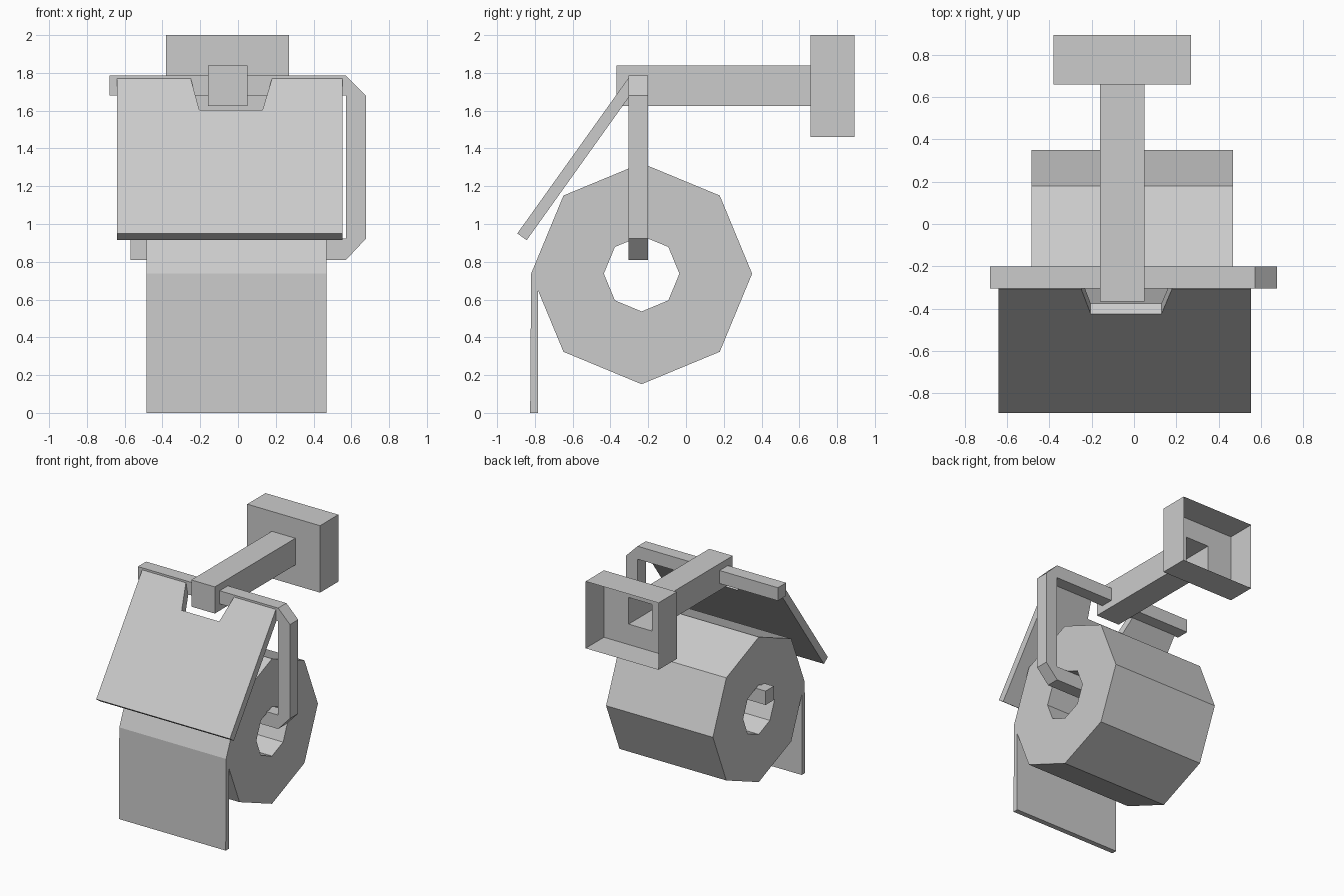
import bpy, bmesh, math
from mathutils import Vector

if "Cube" in bpy.data.objects:
    bpy.data.objects.remove(bpy.data.objects["Cube"])


def finish(name, bm):
    me = bpy.data.meshes.new(name)
    bm.to_mesh(me)
    bm.free()
    obj = bpy.data.objects.new(name, me)
    bpy.context.collection.objects.link(obj)
    return obj


def prism(name, loops, place, depth):
    """Fill closed 2D loops (inner ones are holes) and extrude by depth."""
    bm = bmesh.new()
    for loop in loops:
        vs = [bm.verts.new(place(a, b)) for a, b in loop]
        for i, v in enumerate(vs):
            bm.edges.new((v, vs[i - 1]))
    depth = Vector(depth)
    bmesh.ops.triangle_fill(bm, use_beauty=True, edges=bm.edges[:],
                            normal=depth.normalized())
    ext = bmesh.ops.extrude_face_region(bm, geom=bm.faces[:], use_keep_orig=True)
    moved = [g for g in ext["geom"] if isinstance(g, bmesh.types.BMVert)]
    bmesh.ops.translate(bm, verts=moved, vec=depth)
    bmesh.ops.recalc_face_normals(bm, faces=bm.faces[:])
    return finish(name, bm)


def octagon(r):
    return [(-0.235 + r * math.cos(k * math.pi / 4),
             0.737 + r * math.sin(k * math.pi / 4)) for k in range(8)]


# Wall mount and arm: one stepped shell, open at the wall side
PLATE = (-0.38, 0.27, 1.46, 2.0)
ARM = (-0.16, 0.05, 1.625, 1.84)
bm = bmesh.new()
prev = None
for (x0, x1, z0, z1), y in ((PLATE, 0.893), (PLATE, 0.66), (ARM, 0.66), (ARM, -0.367)):
    ring = [bm.verts.new((x, y, z)) for x, z in ((x0, z0), (x1, z0), (x1, z1), (x0, z1))]
    if prev:
        for i in range(4):
            bm.faces.new((prev[i - 1], prev[i], ring[i], ring[i - 1]))
    prev = ring
bm.faces.new(prev)
bmesh.ops.recalc_face_normals(bm, faces=bm.faces[:])
finish("wall_mount_arm", bm)

# Roll holder: C-shaped square bar with chamfered corners
bar = [(-0.68, 1.785), (0.572, 1.785), (0.677, 1.68), (0.677, 0.922), (0.572, 0.81),
       (-0.57, 0.81), (-0.57, 0.922), (0.572, 0.922), (0.572, 1.68), (-0.68, 1.68)]
prism("roll_holder", [bar], lambda a, b: (a, -0.305, b), (0, 0.105, 0))

# Cover flap: sloping plate with a notch around the arm
top, bottom = Vector((0, -0.307, 1.77)), Vector((0, -0.893, 0.95))
down = (bottom - top).normalized()
back = Vector((0, -down.z, down.y)) * 0.061
length = (bottom - top).length
flap = [(-0.64, 0), (-0.25, 0), (-0.205, 0.203), (0.13, 0.203), (0.18, 0),
        (0.553, 0), (0.553, length), (-0.64, length)]
prism("cover_flap", [flap], lambda a, b: top + down * b + Vector((a, 0, 0)), back)

# Paper roll with hollow core and hanging sheet in one outline
outer = octagon(0.585)
outer[5:5] = [(-0.823, 0.28), (-0.825, 0), (-0.783, 0), (-0.783, 0.647)]
prism("paper_roll", [outer, octagon(0.2)], lambda a, b: (-0.485, a, b), (0.953, 0, 0))
